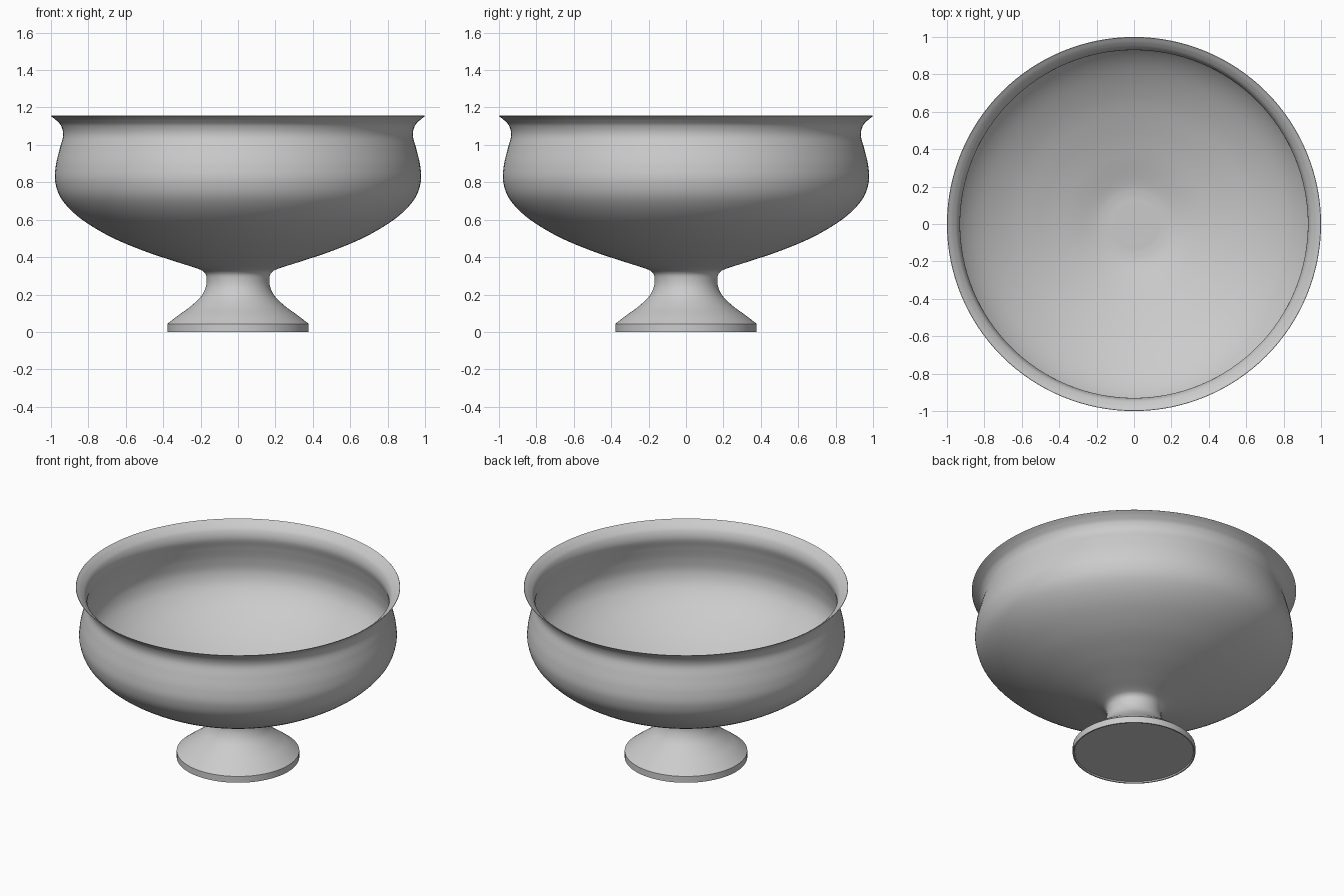
import bpy, bmesh, math
from mathutils import Vector

if "Cube" in bpy.data.objects:
    bpy.data.objects.remove(bpy.data.objects["Cube"])

SEG = 128


def smooth_curve(pts, steps=8):
    """Catmull-Rom curve through (radius, height) points."""
    p = [Vector(q) for q in pts]
    p = [2 * p[0] - p[1]] + p + [2 * p[-1] - p[-2]]
    out = []
    for i in range(1, len(p) - 2):
        a, b, c, d = p[i - 1:i + 3]
        for s in range(steps):
            t = s / steps
            out.append(0.5 * (2 * b + (c - a) * t + (2 * a - 5 * b + 4 * c - d) * t * t
                              + (3 * b - a - 3 * c + d) * t ** 3))
    return out + [p[-2]]


def lathe(name, profile):
    """Spin a profile that starts and ends on the z axis."""
    bm = bmesh.new()
    vs = [bm.verts.new((r, 0, z)) for r, z in profile]
    es = [bm.edges.new(e) for e in zip(vs, vs[1:])]
    bmesh.ops.spin(bm, geom=vs + es, cent=(0, 0, 0), axis=(0, 0, 1),
                   angle=2 * math.pi, steps=SEG, use_duplicate=False)
    bmesh.ops.remove_doubles(bm, verts=bm.verts, dist=1e-4)
    bmesh.ops.recalc_face_normals(bm, faces=bm.faces)
    me = bpy.data.meshes.new(name)
    bm.to_mesh(me)
    bm.free()
    ob = bpy.data.objects.new(name, me)
    bpy.context.collection.objects.link(ob)
    bpy.context.view_layer.objects.active = ob
    ob.select_set(True)
    bpy.ops.object.shade_smooth_by_angle(angle=math.radians(35))
    ob.select_set(False)
    return ob


# Foot underside: slightly recessed disc and vertical edge
foot = [(0, 0.008), (0.366, 0.008), (0.37, 0), (0.378, 0)]

# Flared foot, narrow stem, round bowl, pinched neck and flared lip
outer = smooth_curve([
    (0.378, 0.043), (0.32, 0.088), (0.255, 0.135), (0.20, 0.187), (0.174, 0.235),
    (0.168, 0.28), (0.177, 0.315), (0.215, 0.338), (0.33, 0.375), (0.50, 0.432),
    (0.68, 0.508), (0.84, 0.605), (0.94, 0.705), (0.977, 0.80), (0.974, 0.89),
    (0.953, 0.98), (0.935, 1.05), (0.945, 1.10), (0.97, 1.13), (1.0, 1.154)])

# Thin-walled interior with a flat floor
inner = smooth_curve([
    (0.998, 1.156), (0.967, 1.134), (0.940, 1.102), (0.930, 1.05), (0.948, 0.98),
    (0.968, 0.89), (0.971, 0.80), (0.934, 0.71), (0.836, 0.612), (0.677, 0.515),
    (0.498, 0.439), (0.33, 0.382), (0.22, 0.347), (0.16, 0.337), (0.10, 0.336), (0, 0.336)])

lathe("footed_bowl", [tuple(p) for p in foot + outer + inner])
